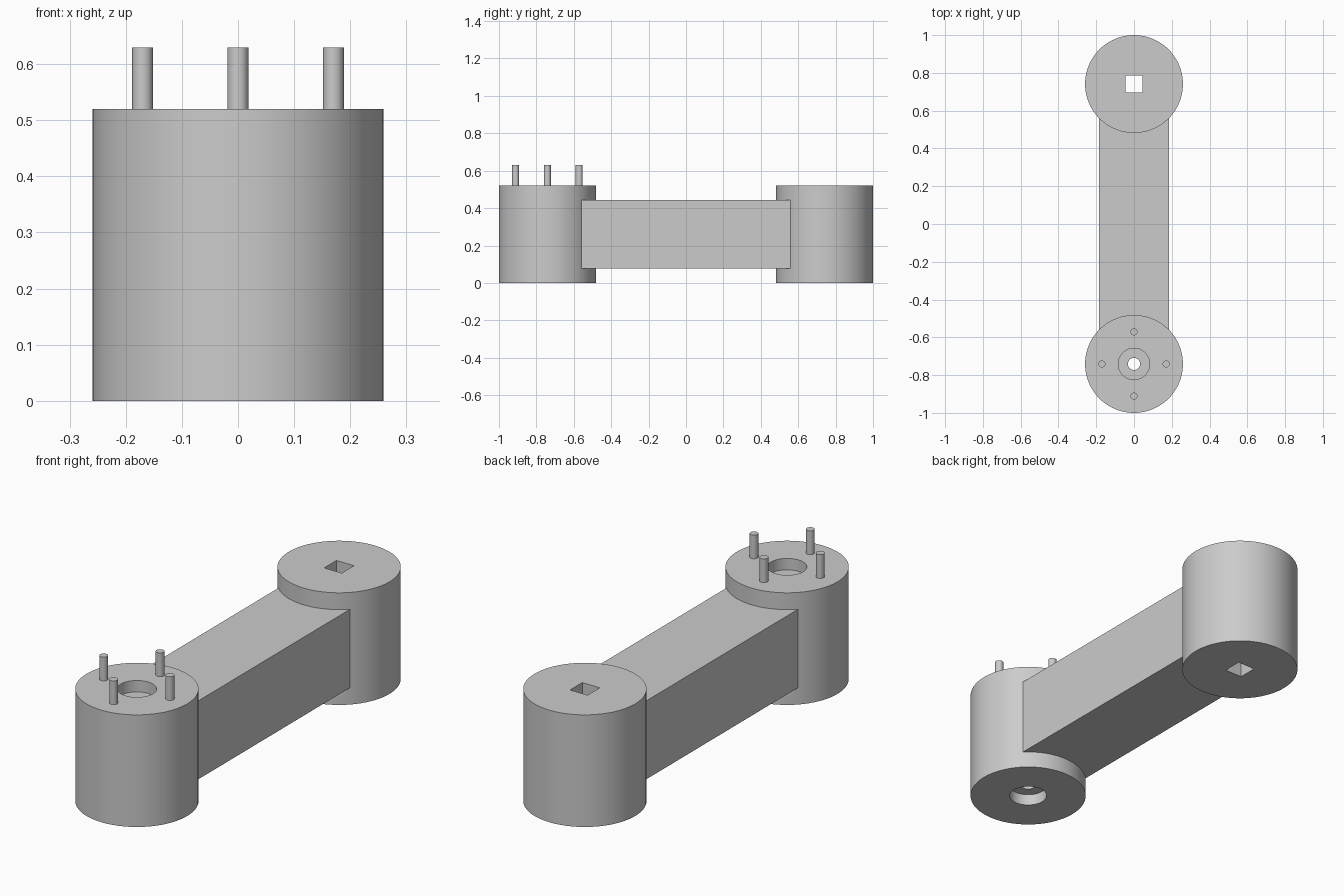
import bpy, bmesh, math
from mathutils import Matrix

if "Cube" in bpy.data.objects:
    bpy.data.objects.remove(bpy.data.objects["Cube"], do_unlink=True)

HUB_Y, HUB_R, HUB_H = 0.741, 0.259, 0.52
SIDES = 96

grey = bpy.data.materials.new("plain grey")
grey.use_nodes = True
colour = (0.6, 0.6, 0.6, 1)
grey.diffuse_color = colour
grey.node_tree.nodes["Principled BSDF"].inputs["Base Color"].default_value = colour


def finish(bm, name, smooth=True):
    bmesh.ops.recalc_face_normals(bm, faces=bm.faces[:])
    mesh = bpy.data.meshes.new(name)
    bm.to_mesh(mesh)
    bm.free()
    mesh.materials.append(grey)
    obj = bpy.data.objects.new(name, mesh)
    bpy.context.collection.objects.link(obj)
    if smooth:
        bpy.ops.object.select_all(action='DESELECT')
        obj.select_set(True)
        bpy.context.view_layer.objects.active = obj
        bpy.ops.object.shade_smooth_by_angle(angle=math.radians(30))
    return obj


def box(name, size, centre):
    bm = bmesh.new()
    bmesh.ops.create_cube(bm, size=1, matrix=Matrix.Translation(centre) @ Matrix.Diagonal((*size, 1)))
    return finish(bm, name, False)


def cylinder(name, radius, z0, z1, x, y, sides):
    bm = bmesh.new()
    bmesh.ops.create_cone(bm, cap_ends=True, segments=sides, radius1=radius, radius2=radius,
                          depth=z1 - z0, matrix=Matrix.Translation((x, y, (z0 + z1) / 2)))
    return finish(bm, name)


def ring(name, profile, y):
    """Turn a closed (radius, height) outline around a vertical axis."""
    bm = bmesh.new()
    loops = []
    for i in range(SIDES):
        a = math.tau * i / SIDES
        loops.append([bm.verts.new((r * math.cos(a), y + r * math.sin(a), z)) for r, z in profile])
    n = len(profile)
    for i in range(SIDES):
        p, q = loops[i], loops[(i + 1) % SIDES]
        for j in range(n):
            k = (j + 1) % n
            bm.faces.new((p[j], q[j], q[k], p[k]))
    return finish(bm, name)


# Front hub: through hole with a shallow recess at both ends
RECESS, BORE, DEPTH = 0.083, 0.032, 0.053
ring("front_hub", [(HUB_R, 0), (HUB_R, HUB_H), (RECESS, HUB_H), (RECESS, HUB_H - DEPTH),
                   (BORE, HUB_H - DEPTH), (BORE, DEPTH), (RECESS, DEPTH), (RECESS, 0)], -HUB_Y)

# Four upright pins around the recess
for i, side in enumerate(("left", "back", "right", "front")):
    a = math.pi / 2 * i
    cylinder("pin_" + side, 0.0185, HUB_H - 0.02, 0.63,
             0.17 * math.cos(a), -HUB_Y + 0.17 * math.sin(a), 32)

# Rear hub with a square hole right through it
rear = cylinder("rear_hub", HUB_R, 0, HUB_H, 0, HUB_Y, SIDES)
cutter = box("square_hole_cutter", (0.09, 0.09, 1), (0, HUB_Y, HUB_H / 2))
cutter.hide_render = True
cutter.hide_viewport = True
cut = rear.modifiers.new("square hole", 'BOOLEAN')
cut.operation = 'DIFFERENCE'
cut.solver = 'EXACT'
cut.object = cutter

# Connecting arm, its ends sunk into both hubs
box("arm", (0.368, 1.16, 0.364), (0, 0, 0.26))
